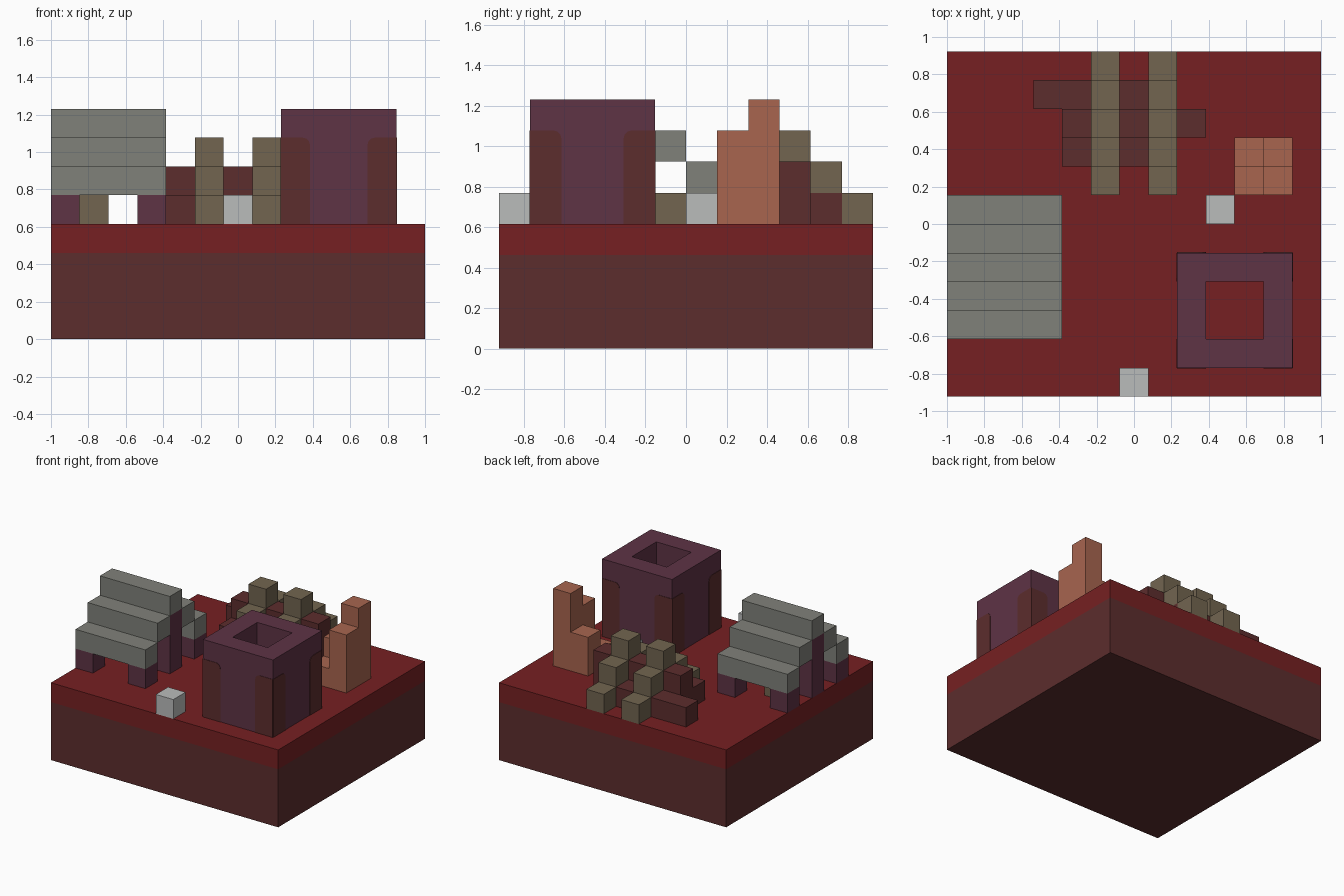
import bpy, bmesh, math
from mathutils import Matrix, Vector

cube = bpy.data.objects.get("Cube")
if cube:
    bpy.data.objects.remove(cube, do_unlink=True)

U = 2 / 13                       # one block
ORIGIN = Vector((6.5, 6, 0))     # plot centre, in blocks


def material(name, rgb):
    lin = [((c / 255 + 0.055) / 1.055) ** 2.4 for c in rgb] + [1]
    m = bpy.data.materials.new(name)
    m.use_nodes = True
    m.diffuse_color = lin
    m.node_tree.nodes["Principled BSDF"].inputs["Base Color"].default_value = lin
    return m


soil = material("brown_soil", (92, 45, 45))
turf = material("red_turf", (118, 32, 34))
stone = material("grey_stone", (128, 129, 122))
plum = material("plum_brick", (94, 51, 69))
tan = material("tan_block", (114, 101, 80))
clay = material("orange_clay", (168, 101, 79))
pale = material("pale_stone", (186, 188, 187))


def finish(name, bm, mat):
    """Turn block coordinates into a scaled, centred object."""
    bmesh.ops.recalc_face_normals(bm, faces=bm.faces)
    for v in bm.verts:
        v.co = (v.co - ORIGIN) * U
    me = bpy.data.meshes.new(name)
    bm.to_mesh(me)
    bm.free()
    me.materials.append(mat)
    ob = bpy.data.objects.new(name, me)
    bpy.context.collection.objects.link(ob)
    return ob


def boxes(name, mat, items):
    """Each item is a low corner and a size, in blocks."""
    bm = bmesh.new()
    for low, size in items:
        centre = Vector(low) + Vector(size) / 2
        bmesh.ops.create_cube(bm, size=1, matrix=Matrix.Translation(centre) @ Matrix.Diagonal((*size, 1)))
    return finish(name, bm, mat)


# Ground plot
boxes("soil_base", soil, [((0, 0, 0), (13, 12, 3))])
boxes("turf_layer", turf, [((0, 0, 3), (13, 12, 1))])

# Stepped roof on posts
boxes("stepped_roof", stone,
      [((0, 4 + d, 7 - abs(d)), (4, 1, 1)) for d in range(-2, 3)])
boxes("roof_posts", plum,
      [((x, 4 + d, 4), (1, 1, 1 if d else 3)) for x in (0, 3) for d in (-2, 0, 2)])
boxes("shelter_seat", tan, [((1, 5, 4), (1, 1, 1))])

# Twin stepped arches
boxes("stepped_arches", tan,
      [((x, 9 + d, 6 - abs(d)), (1, 1, 1)) for x in (5, 7) for d in range(-2, 3)])
boxes("arch_beams", soil, [((4, 8, 4), (4, 1, 1)),
                           ((4, 9, 4), (5, 1, 2)),
                           ((3, 10, 4), (5, 1, 1))])

# Clay pillars and loose stones
boxes("clay_pillars", clay, [((11, 8, 4), (1, 1, 4)), ((11, 7, 4), (1, 1, 3)),
                             ((10, 8, 4), (1, 1, 2)), ((10, 7, 4), (1, 1, 1))])
boxes("loose_stones", pale, [((6, 0, 4), (1, 1, 1)), ((9, 6, 4), (1, 1, 1))])

# Hollow tower
TOWER = Vector((10, 3, 4))
bm = bmesh.new()
corners = [(-1, -1), (1, -1), (1, 1), (-1, 1)]
rings = [[bm.verts.new(TOWER + Vector((x * r, y * r, z))) for x, y in corners]
         for r, z in ((2, 0), (2, 4), (1, 4), (1, 0))]
for a, b in zip(rings, rings[1:] + rings[:1]):
    for n in range(4):
        m = (n + 1) % 4
        bm.faces.new((a[n], a[m], b[m], b[n]))
finish("hollow_tower", bm, plum)

# Corner panels with a rounded inner top corner, mirrored and turned round the tower
R = 0.25
arc = [(1 - R + R * math.cos(t * math.pi / 6), 3 - R + R * math.sin(t * math.pi / 6))
       for t in range(4)]
outline = [(0, 0), (1, 0)] + arc + [(0, 3)]
bm = bmesh.new()
for turn in range(4):
    rot = Matrix.Rotation(turn * math.pi / 2, 3, "Z")
    for side in (-1, 1):
        layers = [[bm.verts.new(TOWER + rot @ Vector((side * (2 - u), y, z)))
                   for u, z in outline] for y in (-2.02, -1.99)]
        for layer in layers:
            bm.faces.new(layer)
        n = len(outline)
        for i in range(n):
            j = (i + 1) % n
            bm.faces.new((layers[0][i], layers[0][j], layers[1][j], layers[1][i]))
finish("tower_corner_panels", bm, soil)
